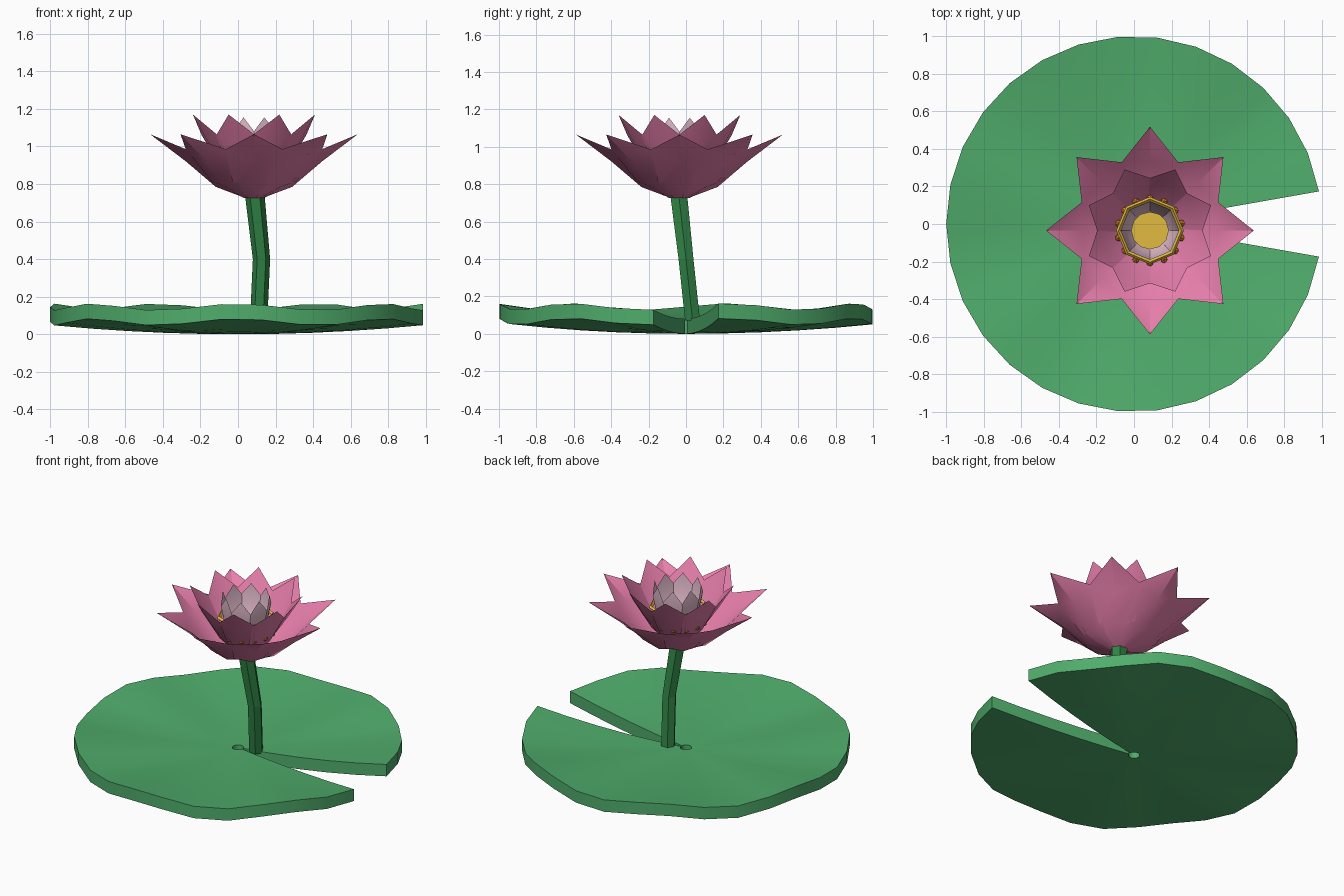
import bpy, bmesh
from math import sin, cos, pi, radians
from mathutils import Vector, Matrix

if "Cube" in bpy.data.objects:
    bpy.data.objects.remove(bpy.data.objects["Cube"])

CX, CY = 0.085, -0.035          # flower axis


def material(name, rgb):
    m = bpy.data.materials.new(name)
    m.diffuse_color = (*rgb, 1)
    m.use_nodes = True
    m.node_tree.nodes["Principled BSDF"].inputs["Base Color"].default_value = m.diffuse_color
    return m


PAD = material("pad_green", (0.08, 0.42, 0.15))
STEM = material("stem_green", (0.03, 0.23, 0.06))
PINK = material("petal_pink", (0.80, 0.21, 0.41))
PALE = material("petal_pale", (0.80, 0.52, 0.62))
YELLOW = material("yellow", (0.76, 0.50, 0.05))
ORANGE = material("orange", (0.68, 0.22, 0.02))


def finish(bm, name, mat, smooth=None, recalc=True):
    if recalc:
        bmesh.ops.recalc_face_normals(bm, faces=bm.faces)
    me = bpy.data.meshes.new(name)
    bm.to_mesh(me)
    bm.free()
    me.materials.append(mat)
    ob = bpy.data.objects.new(name, me)
    bpy.context.collection.objects.link(ob)
    if smooth:
        bpy.ops.object.select_all(action='DESELECT')
        ob.select_set(True)
        bpy.context.view_layer.objects.active = ob
        bpy.ops.object.shade_smooth_by_angle(angle=radians(smooth))
    return ob


def skin(bm, rows, closed=False):
    """Join equal-length rows of vertices with quads."""
    n = len(rows[0])
    for a, b in zip(rows, rows[1:]):
        for i in range(n if closed else n - 1):
            j = (i + 1) % n
            bm.faces.new((a[i], a[j], b[j], b[i]))


# Lily pad: notched, wavy dish with a small hole in the middle
bm = bmesh.new()
radii = [0.035, 0.2, 0.4, 0.6, 0.8, 1.0]
angles = [radians(10 + 340 * i / 28) for i in range(29)]


def pad_rows(height):
    return [[bm.verts.new((r * cos(a), r * sin(a),
                           height + r * r * (0.065 + 0.018 * sin(7 * a))))
             for a in angles] for r in radii]


top, bottom = pad_rows(0.08), pad_rows(0.0)
skin(bm, top)
skin(bm, bottom)
for k in (0, -1):
    skin(bm, [top[k], bottom[k]])                               # hole and rim
    skin(bm, [[r[k] for r in top], [r[k] for r in bottom]])     # notch sides
finish(bm, "lily_pad", PAD, 30)

# Bent six-sided stem
bm = bmesh.new()
path = [(0.11, 0.035, 0.07, 0.046), (0.125, 0.0, 0.40, 0.046), (0.09, -0.038, 0.735, 0.052)]
rows = [[bm.verts.new((x + r * cos(i * pi / 3), y + r * sin(i * pi / 3), z))
         for i in range(6)] for x, y, z, r in path]
skin(bm, rows, True)
bm.faces.new(rows[0])
bm.faces.new(rows[-1])
finish(bm, "stem", STEM)


# Petal whorls: each row is (distance out, height, half width, edge lift)
def whorl(name, mat, count, turn, profile):
    bm = bmesh.new()
    for k in range(count):
        rot = Matrix.Translation((CX, CY, 0)) @ Matrix.Rotation(turn + 2 * pi * k / count, 4, 'Z')
        rows = [[bm.verts.new(rot @ Vector((r - 0.2 * lift, s * w, z + abs(s) * lift)))
                 for s in (-1, 0, 1)] for r, z, w, lift in profile[:-1]]
        skin(bm, rows)
        tip = bm.verts.new(rot @ Vector((profile[-1][0], 0, profile[-1][1])))
        a, b, c = rows[-1]
        bm.faces.new((a, b, tip))
        bm.faces.new((b, c, tip))
    finish(bm, name, mat, 30, recalc=False)


whorl("outer_petals", PINK, 8, 0,
      [(0.045, 0.725, 0.03, 0), (0.21, 0.785, 0.115, 0.03),
       (0.375, 0.92, 0.152, 0.065), (0.553, 1.065, 0, 0)])
whorl("middle_petals", PINK, 8, pi / 8,
      [(0.04, 0.75, 0.025, 0), (0.15, 0.85, 0.08, 0.02),
       (0.265, 1.01, 0.112, 0.05), (0.352, 1.17, 0, 0)])
whorl("inner_petals", PALE, 8, pi / 8,
      [(0.05, 0.79, 0.02, 0), (0.115, 0.90, 0.05, 0.01),
       (0.15, 1.05, 0.06, 0.03), (0.145, 1.155, 0, 0)])

# Seed pod at the heart of the flower
bm = bmesh.new()
bmesh.ops.create_cone(bm, cap_ends=True, segments=12, radius1=0.05, radius2=0.1, depth=0.18,
                      matrix=Matrix.Translation((CX, CY, 0.87)))
finish(bm, "seed_pod", YELLOW)

# Yellow stamen ring around the inner petals
bm = bmesh.new()
rows = []
for i in range(9):
    a = 2 * pi * (i % 8) / 8
    rows.append([bm.verts.new((CX + (0.168 + 0.012 * cos(t)) * cos(a),
                               CY + (0.168 + 0.012 * cos(t)) * sin(a), 1.0 + 0.012 * sin(t)))
                 for t in (0, pi / 2, pi, 3 * pi / 2)])
skin(bm, rows, True)
bmesh.ops.remove_doubles(bm, verts=bm.verts, dist=1e-5)
finish(bm, "stamen_ring", YELLOW)

# Orange anthers
bm = bmesh.new()
for k in range(14):
    a = 2 * pi * (k + 0.5) / 14
    bmesh.ops.create_icosphere(bm, subdivisions=1, radius=0.02, matrix=Matrix.Translation(
        (CX + 0.172 * cos(a), CY + 0.172 * sin(a), 0.91)))
finish(bm, "anthers", ORANGE, 40)
